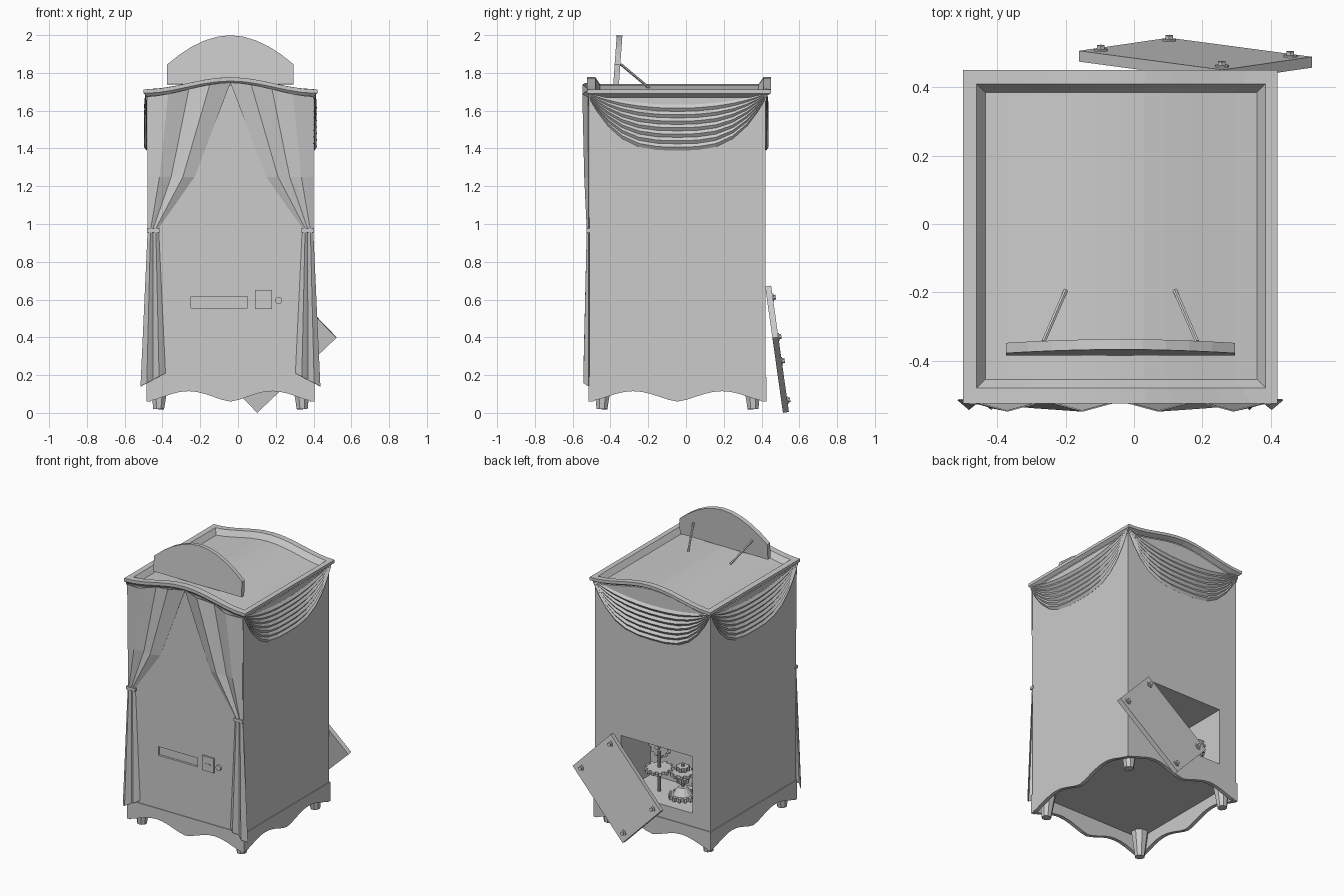
import bpy, bmesh, math
from mathutils import Matrix, Vector

if "Cube" in bpy.data.objects:
    bpy.data.objects.remove(bpy.data.objects["Cube"])

CX, CY = -0.04, -0.045
X0, X1, Y0, Y1 = -0.48, 0.40, -0.51, 0.42
pi = math.pi


def mk(name, verts, faces, mat=None, solid=0):
    bm = bmesh.new()
    vs = [bm.verts.new(v) for v in verts]
    for f in faces:
        bm.faces.new([vs[i] for i in f])
    bmesh.ops.recalc_face_normals(bm, faces=bm.faces)
    me = bpy.data.meshes.new(name)
    bm.to_mesh(me)
    bm.free()
    ob = bpy.data.objects.new(name, me)
    bpy.context.collection.objects.link(ob)
    if mat:
        ob.matrix_world = mat
    if solid:
        m = ob.modifiers.new("thickness", 'SOLIDIFY')
        m.thickness, m.offset = solid, 0
    return ob


def prism(name, pts, depth, mat=None):
    """Extrude an (x, z) outline from y = 0 to y = depth."""
    n = len(pts)
    v = [(x, 0, z) for x, z in pts] + [(x, depth, z) for x, z in pts]
    f = [list(range(n)), list(range(n, 2 * n))]
    f += [(i, (i + 1) % n, n + (i + 1) % n, n + i) for i in range(n)]
    return mk(name, v, f, mat)


def box(name, a, b, mat=None):
    m = Matrix.Translation((0, a[1], 0))
    return prism(name, [(a[0], a[2]), (b[0], a[2]), (b[0], b[2]), (a[0], b[2])],
                 b[1] - a[1], (mat @ m) if mat else m)


def tube(name, p, q, r1, r2=None, sides=8):
    r2 = r1 if r2 is None else r2
    p, q = Vector(p), Vector(q)
    rot = (q - p).to_track_quat('Z', 'Y').to_matrix()
    ang = [2 * pi * (i + .5) / sides for i in range(sides)]
    v = [o + rot @ Vector((r * math.cos(a), r * math.sin(a), 0)) for o, r in ((p, r1), (q, r2)) for a in ang]
    f = [list(range(sides)), list(range(sides, 2 * sides))]
    f += [(i, (i + 1) % sides, sides + (i + 1) % sides, sides + i) for i in range(sides)]
    return mk(name, v, f)


def grid(name, rows, mat=None, solid=0.004):
    n = len(rows[0])
    f = [(r * n + c, r * n + c + 1, (r + 1) * n + c + 1, (r + 1) * n + c)
         for r in range(len(rows) - 1) for c in range(n - 1)]
    return mk(name, [p for r in rows for p in r], f, mat, solid)


def gear(name, loc, r, thick, teeth, rot=None):
    pts = []
    for i in range(teeth):
        for k, rr in ((0, .8), (.45, .8), (.55, 1), (.9, 1)):
            a = 2 * pi * (i + k) / teeth
            pts.append((r * rr * math.cos(a), r * rr * math.sin(a)))
    return prism(name, pts, thick, Matrix.Translation(loc) @ (rot or Matrix.Rotation(pi / 2, 4, 'X')))


def arch(x):
    return 0.0325 * (1 + math.cos(pi * min(1, abs(x - CX) / 0.46)))


def cut(ob, a, b):
    c = box("cutter", a, b)
    c.hide_render = True
    c.hide_set(True)
    m = ob.modifiers.new("cut", 'BOOLEAN')
    m.object, m.solver = c, 'EXACT'


# cabinet with arched top, back hatch and front slot
N = 12
top = [(X1 + (X0 - X1) * i / N) for i in range(N + 1)]
body = prism("cabinet_body", [(X0, .19), (X1, .19)] + [(x, 1.67 + arch(x)) for x in top], Y1 - Y0,
             Matrix.Translation((0, Y0, 0)))
cut(body, (-.345, .10, .28), (.20, .6, .67))
cut(body, (-.25, -.6, .555), (.05, Y0 + .015, .615))

# arched cornice tray and roof
rings = [(X0, X1, Y0, Y1, 1.675), (-.50, .42, -.525, .45, 1.692), (-.50, .42, -.525, .45, 1.712),
         (-.46, .385, -.48, .41, 1.712), (-.435, .36, -.455, .385, 1.675)]
v, f = [], []
for a, b, c, d, z in rings:
    xs = [a + (b - a) * i / N for i in range(N + 1)]
    v += [(x, c, z + arch(x)) for x in xs] + [(x, d, z + arch(x)) for x in reversed(xs)]
n = 2 * N + 2
for r in range(len(rings) - 1):
    f += [(r * n + i, r * n + (i + 1) % n, (r + 1) * n + (i + 1) % n, (r + 1) * n + i) for i in range(n)]
o = (len(rings) - 1) * n
f += [(o + i, o + i + 1, o + n - 2 - i, o + n - 1 - i) for i in range(N)]
mk("cornice_and_roof", v, f)

# scalloped base skirt on four sides, tapered feet
for name, w, ang, off in (("front", .89, 0, .47), ("back", .89, pi, .47),
                          ("right", .94, pi / 2, .445), ("left", .94, -pi / 2, .445)):
    S = 20
    pts = [(-w / 2 + w * i / S, .06 + .055 * abs(math.sin(2 * pi * i / S)) ** 1.5) for i in range(S + 1)]
    pts += [(w / 2, .19), (-w / 2, .19)]
    prism("skirt_" + name, pts, .025,
          Matrix.Translation((CX, CY, 0)) @ Matrix.Rotation(ang, 4, 'Z') @ Matrix.Translation((0, -off, 0)))
for sx in (-1, 1):
    for sy in (-1, 1):
        tube("foot", (CX + sx * .38, CY + sy * .4, .02), (CX + sx * .375, CY + sy * .395, .19), .031, .055)

# swags on the sides and back
for name, hw, ang, off in (("right", .47, pi / 2, .44), ("left", .47, -pi / 2, .44), ("back", .445, pi, .465)):
    rows = []
    for j in range(15):
        t, row = j / 14, []
        for i in range(15):
            u = -math.cos(pi * i / 14)
            zt = 1.69 - .06 * (1 - u * u)
            zb = 1.675 - .285 * (1 - abs(u) ** 3.2)
            row.append((hw * u, -off - .009 + .006 * (-1) ** j * (1 - u ** 4), zt + (zb - zt) * t))
        rows.append(row)
    grid("swag_" + name, rows, Matrix.Translation((CX, CY, 0)) @ Matrix.Rotation(ang, 4, 'Z'))

# front curtains, tied back: outer x, inner x, outer z, inner z, y, pleat depth
levels = [(.44, 0, 1.68, 1.69, -.532, .015), (.437, .19, 1.25, 1.25, -.526, .011),
          (.435, .38, .98, .98, -.519, .005), (.438, .38, .95, .95, -.519, .005),
          (.475, .345, .14, .21, -.528, .014)]
for side, s in (("left", -1), ("right", 1)):
    rows = []
    for k, (xo, xi, zo, zi, y, d) in enumerate(levels):
        row = []
        for i in range(9):
            t = i / 8
            x = CX + s * (xo + (xi - xo) * t)
            z = zo + (zi - zo) * t + (arch(x) - .006 if k == 0 else 0)
            row.append((x, y + d * math.cos(4 * pi * t), z))
        rows.append(row)
    grid("curtain_" + side, rows)
    xa, xb = sorted((CX + s * .375, CX + s * .443))
    box("curtain_tie_" + side, (xa, -.528, .955), (xb, -.50, .975))

# arched sign board leaning on two stays
sign = [(-.335, 0), (.335, 0)]
for i in range(11):
    u = 1 - i / 5
    sign.append((.335 * u, .26 - .155 * abs(u) ** 1.9))
prism("sign_board", sign, .03, Matrix.Translation((CX, -.385, 1.74)) @ Matrix.Rotation(-.07, 4, 'X'))
for s in (-1, 1):
    tube("sign_stay", (CX + s * .225, -.345, 1.845), (CX + s * .16, -.195, 1.72), .007, sides=6)

# coin plate and button
box("coin_plate", (.09, Y0 - .012, .55), (.18, Y0 + .01, .65))
box("coin_slit", (.115, Y0 - .015, .595), (.155, Y0, .603))
tube("push_button", (.215, Y0 + .01, .595), (.215, Y0 - .014, .595), .019, sides=12)

# removed back hatch with bolts, leaning at the back
M = (Matrix.Translation((.18, .482, .337)) @ Matrix.Rotation(math.radians(8), 4, 'X')
     @ Matrix.Rotation(math.radians(-43.7), 4, 'Y'))
box("back_hatch", (-.29, -.016, -.19), (.29, .016, .19), M)
for x in (-.245, .245):
    for z in (-.145, .145):
        tube("hatch_washer", M @ Vector((x, .01, z)), M @ Vector((x, .021, z)), .021, sides=12)
        tube("hatch_bolt", M @ Vector((x, .01, z)), M @ Vector((x, .032, z)), .013, sides=6)

# clockwork inside the hatch opening
flat = Matrix.Rotation(pi / 2, 4, 'X')
for x, y, z0, z1 in ((.015, .27, .28, .56), (-.165, .27, .28, .52)):
    tube("shaft", (x, y, z0), (x, y, z1), .01)
gear("main_gear", (.015, .27, .425), .095, .02, 12)
gear("upper_gear", (-.165, .27, .44), .08, .02, 10)
gear("hub_gear", (-.165, .27, .475), .045, .025, 8)
gear("small_gear", (-.165, .27, .39), .04, .03, 8)
tube("bevel_cone", (-.165, .27, .29), (-.165, .27, .36), .075, .03, 12)
gear("bevel_gear", (-.165, .27, .285), .09, .025, 14)
gear("side_gear", (-.30, .26, .42), .08, .02, 12, Matrix.Rotation(-pi / 2, 4, 'Z'))
tube("side_axle", (-.345, .26, .42), (-.25, .26, .42), .012)
gear("rear_gear", (.10, .13, .52), .08, .02, 12, Matrix.Identity(4))
tube("rear_axle", (.10, .10, .52), (.10, .18, .52), .015)
